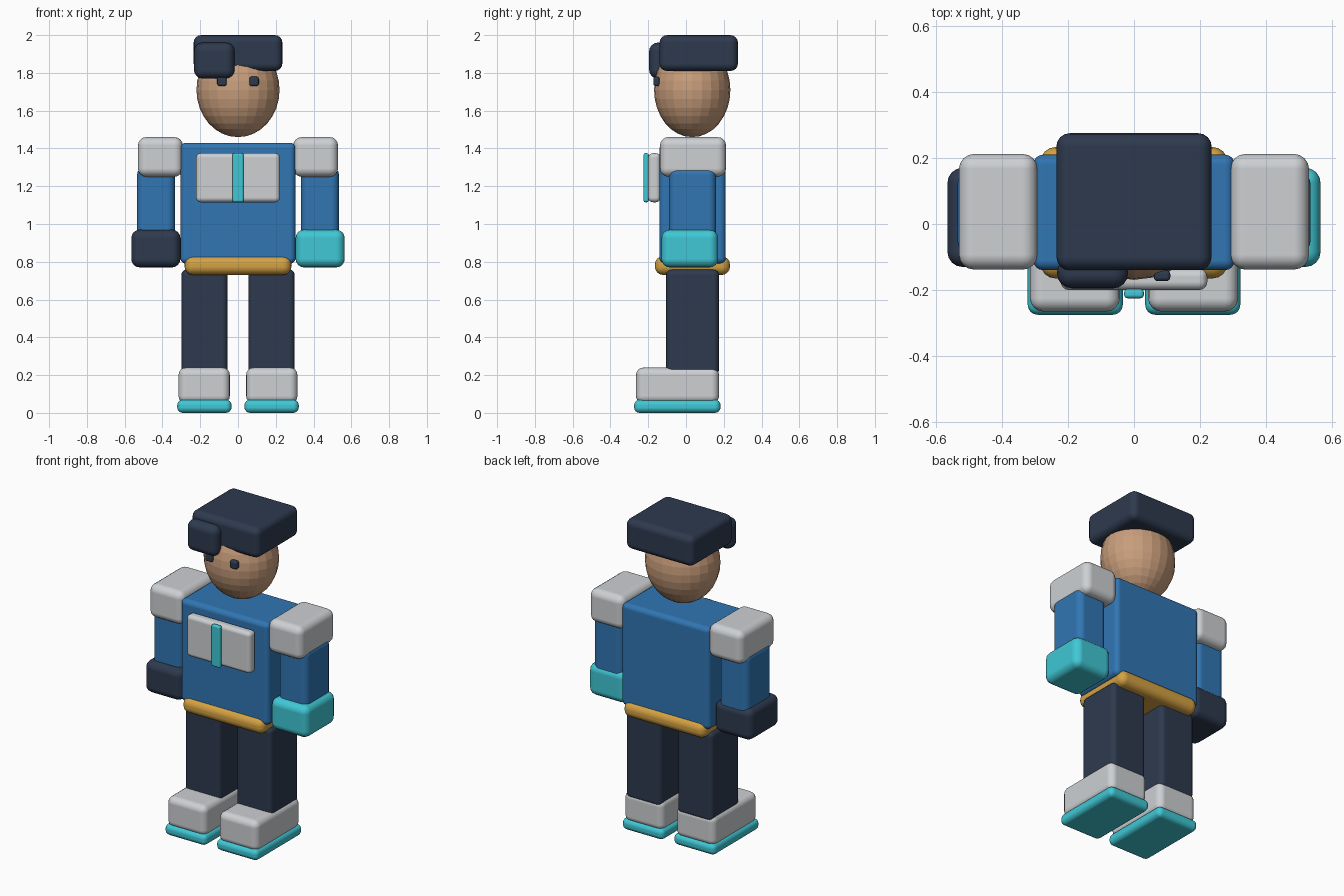
import bpy
import math

default = bpy.data.objects.get("Cube")
if default:
    bpy.data.objects.remove(default, do_unlink=True)


def material(name, r, g, b):
    m = bpy.data.materials.new(name)
    m.use_nodes = True
    m.diffuse_color = (r, g, b, 1)
    m.node_tree.nodes["Principled BSDF"].inputs["Base Color"].default_value = (r, g, b, 1)
    return m


navy = material("navy", 0.027, 0.042, 0.076)
blue = material("blue", 0.03, 0.18, 0.45)
white = material("light grey", 0.61, 0.63, 0.65)
cyan = material("cyan", 0.05, 0.58, 0.67)
gold = material("gold", 0.66, 0.36, 0.055)
skin = material("skin", 0.58, 0.34, 0.2)


def box(name, mat, x, y, z, radius):
    """Rounded box from (low, high) ranges on each axis."""
    spans = (x, y, z)
    bpy.ops.mesh.primitive_cube_add(size=1, location=[(a + b) / 2 for a, b in spans])
    ob = bpy.context.object
    ob.name = name
    ob.scale = [b - a for a, b in spans]
    bpy.ops.object.transform_apply(location=False, rotation=False, scale=True)
    ob.data.materials.append(mat)
    bpy.ops.object.shade_smooth_by_angle(angle=math.radians(40))
    bevel = ob.modifiers.new("rounding", "BEVEL")
    bevel.width = radius
    bevel.segments = 4
    bevel.harden_normals = True
    return ob


def pair(name, mats, x, y, z, radius):
    """Left (+x) and right (-x) copies of a part."""
    box("left_" + name, mats[0], x, y, z, radius)
    box("right_" + name, mats[1], (-x[1], -x[0]), y, z, radius)


# Head and hair
bpy.ops.mesh.primitive_uv_sphere_add(segments=24, ring_count=16, radius=1,
                                     location=(0, 0.033, 1.71))
head = bpy.context.object
head.name = "head"
head.scale = (0.22, 0.202, 0.25)
bpy.ops.object.transform_apply(location=False, rotation=False, scale=True)
head.data.materials.append(skin)

box("hair", navy, (-0.235, 0.235), (-0.14, 0.275), (1.81, 2.0), 0.04)
box("fringe", navy, (-0.233, -0.018), (-0.195, -0.1), (1.77, 1.96), 0.045)
pair("eye", (navy, navy), (0.06, 0.11), (-0.173, -0.14), (1.73, 1.78), 0.012)

# Body
box("torso", blue, (-0.305, 0.305), (-0.14, 0.21), (0.79, 1.43), 0.03)
box("chest_panel", white, (-0.222, 0.222), (-0.2, -0.135), (1.115, 1.375), 0.025)
box("chest_stripe", cyan, (-0.03, 0.03), (-0.225, -0.197), (1.115, 1.375), 0.011)
box("belt", gold, (-0.283, 0.283), (-0.165, 0.233), (0.73, 0.83), 0.045)

# Arms
pair("arm", (blue, blue), (0.333, 0.535), (-0.09, 0.16), (0.85, 1.3), 0.04)
pair("shoulder", (white, white), (0.292, 0.53), (-0.138, 0.212), (1.25, 1.46), 0.045)
pair("hand", (cyan, navy), (0.305, 0.565), (-0.13, 0.17), (0.77, 0.97), 0.045)

# Legs and feet
pair("leg", (navy, navy), (0.055, 0.3), (-0.105, 0.175), (0.2, 0.76), 0.03)
pair("shoe", (white, white), (0.043, 0.315), (-0.265, 0.175), (0.05, 0.24), 0.04)
pair("sole", (cyan, cyan), (0.034, 0.322), (-0.275, 0.183), (0.0, 0.07), 0.03)
